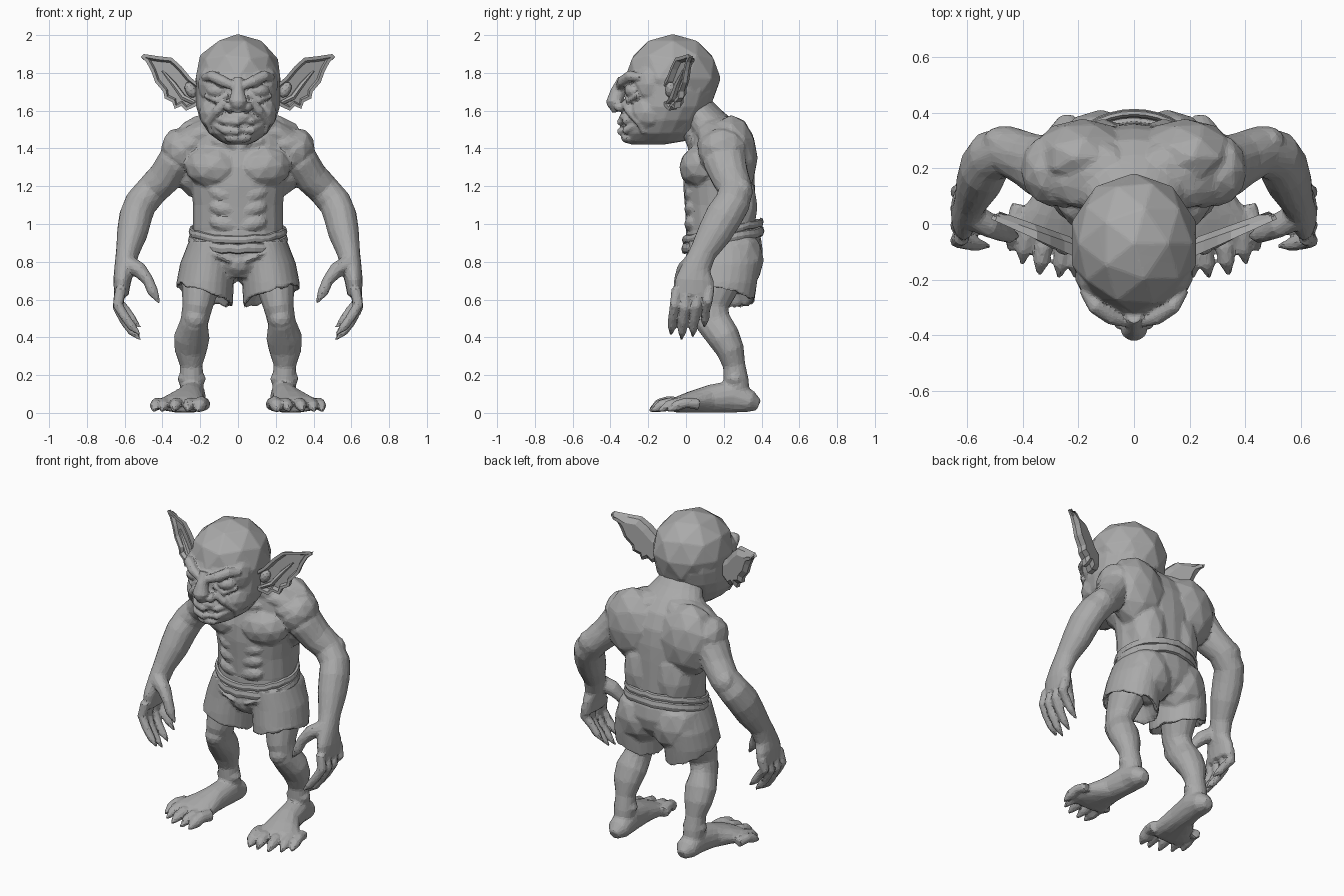
import bpy, bmesh, math, random
from mathutils import Vector, Matrix, Euler

random.seed(4)
grey = bpy.data.materials.new("stone grey")
grey.diffuse_color = (0.40, 0.40, 0.40, 1)


def loft(bm, rings, n=14, flat=False, mirror=False, ragged=()):
    """Closed tube through rings (x, y, z, half width, half depth)."""
    for s in ((1, -1) if mirror else (1,)):
        pts = [Vector(r[:3]) for r in rings]
        loops = []
        for i, r in enumerate(rings):
            t = (pts[min(i + 1, len(pts) - 1)] - pts[max(i - 1, 0)]).normalized()
            u = Vector((1, 0, 0))
            v = Vector((0, 1, 0))
            if not flat:
                if abs(t.x) > 0.9:
                    u = Vector((0, 1, 0))
                u = (u - t * t.dot(u)).normalized()
                v = t.cross(u)
            loop = []
            for k in range(n):
                a = 2 * math.pi * k / n
                p = pts[i] + u * (r[3] * math.cos(a)) + v * (r[4] * math.sin(a))
                if i in ragged:
                    p.z += random.uniform(-0.016, 0.016) + 0.33 * (p.x - pts[i].x) - 0.17 * (p.y - pts[i].y)
                loop.append(bm.verts.new((p.x * s, p.y, p.z)))
            loops.append(loop)
        faces = [bm.faces.new(loops[0]), bm.faces.new(loops[-1][::-1])]
        for a, b in zip(loops, loops[1:]):
            for k in range(n):
                faces.append(bm.faces.new((a[k], b[k], b[(k + 1) % n], a[(k + 1) % n])))
        bmesh.ops.recalc_face_normals(bm, faces=faces)


def blob(bm, c, r, rot=(0, 0, 0), mirror=False):
    """Ellipsoid muscle or lump."""
    for s in ((1, -1) if mirror else (1,)):
        m = (Matrix.Translation((c[0] * s, c[1], c[2]))
             @ Euler((rot[0], rot[1] * s, rot[2] * s)).to_matrix().to_4x4()
             @ Matrix.Diagonal((*r, 1)))
        bmesh.ops.create_icosphere(bm, subdivisions=2, radius=1, matrix=m)


def finish(name, bm, voxel=0, ratio=1, smooth=2):
    me = bpy.data.meshes.new(name)
    bm.to_mesh(me)
    bm.free()
    me.materials.append(grey)
    ob = bpy.data.objects.new(name, me)
    bpy.context.collection.objects.link(ob)
    if voxel:
        # fuse the lumps into one skin, then reduce to chiselled facets
        m = ob.modifiers.new("fuse", 'REMESH')
        m.mode = 'VOXEL'
        m.voxel_size = voxel
        m = ob.modifiers.new("soften", 'SMOOTH')
        m.iterations = smooth
        m = ob.modifiers.new("facets", 'DECIMATE')
        m.ratio = ratio
    return ob


# ---- body: torso, arms, legs
bm = bmesh.new()
loft(bm, [(0, .19, .85, .23, .18), (0, .185, .98, .24, .185), (0, .18, 1.1, .238, .187),
          (0, .175, 1.2, .25, .19), (0, .175, 1.3, .275, .185), (0, .18, 1.4, .30, .165),
          (0, .165, 1.49, .27, .14), (0, .12, 1.55, .18, .13), (0, .06, 1.61, .14, .12),
          (0, .0, 1.68, .12, .11)], n=20, flat=True)
blob(bm, (.185, .24, 1.35), (.19, .14, .23), (0, .12, 0), True)      # back lobes
blob(bm, (.11, .25, 1.09), (.13, .13, .24), (0, 0, 0), True)         # lower back
blob(bm, (.13, .085, 1.30), (.155, .122, .12), (0, -.12, .12), True)  # chest
for z in (1.155, 1.08, 1.0):                                         # stomach
    blob(bm, (.07, .035, z), (.085, .045, .046), (0, -.2, 0), True)
blob(bm, (.17, .18, 1.485), (.18, .13, .075), (0, .33, 0), True)     # trapezius
blob(bm, (.25, .19, 1.42), (.15, .135, .1), (0, .5, 0), True)        # shoulder caps
loft(bm, [(.02, .025, 1.41, .02, .02), (.12, .045, 1.44, .022, .022),
          (.24, .11, 1.47, .025, .025)], n=8, mirror=True)           # collarbones
loft(bm, [(.10, -.03, 1.56, .03, .03), (.07, .01, 1.48, .03, .03),
          (.02, .03, 1.40, .02, .02)], n=8, mirror=True)             # neck cords
blob(bm, (.295, .195, 1.385), (.108, .135, .13), (0, .5, 0), True)   # deltoids
loft(bm, [(.28, .2, 1.42, .09, .11), (.335, .205, 1.325, .095, .115), (.39, .235, 1.245, .09, .1),
          (.455, .262, 1.18, .085, .092), (.515, .245, 1.11, .087, .095), (.542, .2, 1.04, .088, .1),
          (.56, .15, .95, .082, .092), (.585, .09, .85, .062, .072), (.6, .055, .77, .055, .078),
          (.613, .045, .7, .048, .105), (.618, .045, .62, .038, .105)], mirror=True)  # arms and palms
blob(bm, (.475, .295, 1.17), (.07, .06, .08), (0, .4, 0), True)      # elbows
for i, y in enumerate((-.05, .005, .065, .125)):                     # fingers
    d = (.0, -.025, -.01, .04)[i]
    loft(bm, [(.62, y, .66, .03, .028), (.636, y - .01, .57 + d / 2, .03, .027),
              (.60, y - .02, .51 + d, .026, .025), (.56, y - .025, .455 + d, .024, .023),
              (.515, y - .03, .41 + d, .006, .006)], n=8, mirror=True)
loft(bm, [(.59, .03, .79, .05, .05), (.52, -.005, .755, .042, .048), (.475, -.03, .70, .03, .036),
          (.45, -.04, .64, .03, .03), (.415, -.045, .58, .007, .007)], n=8, mirror=True)  # thumbs
loft(bm, [(.18, .2, .80, .12, .13), (.20, .16, .66, .1, .115), (.215, .13, .56, .08, .095),
          (.232, .145, .48, .074, .095), (.245, .2, .40, .095, .088), (.25, .235, .33, .086, .075),
          (.248, .255, .25, .06, .06), (.245, .265, .17, .065, .068), (.245, .27, .07, .06, .07)],
     mirror=True)                                                    # legs
blob(bm, (.225, .085, .50), (.06, .05, .06), (0, 0, 0), True)        # kneecaps
loft(bm, [(.24, .385, .04, .03, .03), (.24, .34, .06, .068, .06), (.243, .25, .088, .072, .088),
          (.258, .13, .075, .08, .075), (.285, .03, .058, .115, .058), (.305, -.04, .044, .145, .044),
          (.305, -.08, .035, .12, .03)], mirror=True)                # feet
blob(bm, (.245, .26, .18), (.078, .06, .045), (0, 0, 0), True)       # ankles
for x, y, r in ((.2, -.155, .038), (.258, -.155, .031), (.33, -.145, .031),
                (.392, -.105, .03), (.435, -.06, .03)):              # toes and claws
    loft(bm, [(x - .02, y + .13, .045, r, r), (x - .004, y + .06, .054, r, r * .95),
              (x + .004, y + .012, .038, r, r), (x + .012, y - .04, .01, .008, .009)], n=8, mirror=True)
finish("body", bm, .0095, .13, 3)

# ---- head and face
bm = bmesh.new()
head = ((1.42, -.29, -.12, .055), (1.44, -.32, .0, .10), (1.48, -.335, .05, .155),
        (1.55, -.33, .095, .20), (1.62, -.325, .135, .222), (1.70, -.315, .16, .225),
        (1.77, -.325, .165, .225), (1.84, -.29, .14, .20), (1.90, -.22, .08, .14))
loft(bm, [(0, (f + b) / 2, z, w, (b - f) / 2) for z, f, b, w in head], n=18, flat=True)
blob(bm, (0, -.07, 1.77), (.236, .254, .236))                        # skull
blob(bm, (.13, -.17, 1.74), (.085, .11, .12), (0, 0, 0), True)       # temples
blob(bm, (.12, -.185, 1.59), (.088, .11, .1), (0, 0, 0), True)       # cheeks
loft(bm, [(.025, -.35, 1.73, .022, .024), (.08, -.335, 1.755, .03, .03),
          (.14, -.295, 1.785, .03, .03), (.18, -.235, 1.775, .02, .02)], n=8, mirror=True)  # brows
blob(bm, (.11, -.278, 1.705), (.06, .048, .038), (0, 0, .35), True)  # eyeballs
loft(bm, [(.05, -.318, 1.685, .014, .014), (.11, -.305, 1.652, .017, .017),
          (.175, -.255, 1.68, .014, .014)], n=8, mirror=True)        # lower lids
loft(bm, [(0, -.33, 1.77, .026, .03), (0, -.36, 1.70, .034, .04), (0, -.378, 1.65, .05, .045),
          (0, -.36, 1.595, .03, .03)], n=12)                         # nose
blob(bm, (0, -.386, 1.645), (.04, .036, .042))
blob(bm, (.047, -.345, 1.62), (.03, .038, .028), (0, 0, 0), True)
loft(bm, [(.06, -.325, 1.645, .02, .02), (.11, -.30, 1.60, .026, .026),
          (.155, -.245, 1.54, .024, .024), (.14, -.22, 1.48, .014, .014)], n=8, mirror=True)  # cheek folds
blob(bm, (0, -.30, 1.565), (.085, .055, .038))                       # muzzle
for z0, z1, y, r in ((1.54, 1.56, -.348, .02), (1.49, 1.53, -.345, .022)):  # lips
    loft(bm, [(-.135, -.25, z1, .01, .01), (-.07, y + .025, z0 + .005, r, r), (0, y, z0, r, r),
              (.07, y + .025, z0 + .005, r, r), (.135, -.25, z1, .01, .01)], n=8)
blob(bm, (0, -.30, 1.455), (.075, .045, .03))                        # chin
finish("head", bm, .0075, .17, 2)

# ---- ears: outline blades with a hollowed front and a bulging back
outline = [(.20, 1.735), (.25, 1.775), (.30, 1.835), (.35, 1.88), (.42, 1.888), (.50, 1.9), (.515, 1.885),
           (.487, 1.86), (.46, 1.81), (.438, 1.75), (.395, 1.70), (.388, 1.665), (.348, 1.645),
           (.335, 1.61), (.30, 1.625), (.275, 1.60), (.23, 1.62), (.20, 1.64)]
for s, name in ((1, "left_ear"), (-1, "right_ear")):
    bm = bmesh.new()

    def place(x, z, d=0):
        return (x * s, -.115 + (x - .22) * .45 + d, z)

    front = bm.faces.new([bm.verts.new(place(x, z)) for x, z in outline])
    rear = [bm.verts.new(place(.3 + (x - .3) * .97, 1.74 + (z - 1.74) * .95,
                               .045 - .09 * max(0, x - .2))) for x, z in outline]
    n = len(outline)
    f = list(front.verts)
    back = bm.faces.new(rear[::-1])
    for k in range(n):
        bm.faces.new((f[k], rear[k], rear[(k + 1) % n], f[(k + 1) % n]))
    bmesh.ops.recalc_face_normals(bm, faces=bm.faces)
    bmesh.ops.inset_region(bm, faces=[front], thickness=.018)
    bmesh.ops.inset_region(bm, faces=[front], thickness=.01)
    bmesh.ops.inset_region(bm, faces=[back], thickness=.03)
    for v in front.verts:
        v.co.y += .025
    for v in back.verts:
        v.co.y += .022
    bmesh.ops.triangulate(bm, faces=[q for q in bm.faces if len(q.verts) > 4])
    # inner folds
    loft(bm, [(.23 * s, -.095, 1.64, .012, .014), (.29 * s, -.07, 1.67, .016, .02),
              (.34 * s, -.047, 1.74, .014, .016), (.40 * s, -.015, 1.81, .006, .008)], n=6)
    blob(bm, place(.25, 1.71, .02), (.03, .03, .045), (0, .5 * s, 0))
    finish(name, bm)

# ---- shorts with ragged hems
bm = bmesh.new()
loft(bm, [(0, .19, .98, .235, .19), (0, .198, .92, .255, .2), (0, .208, .85, .275, .2),
          (0, .205, .78, .25, .185), (0, .2, .715, .12, .14)], n=20, flat=True)
blob(bm, (.12, .265, .81), (.16, .148, .18), (0, 0, 0), True)        # seat
loft(bm, [(.14, .2, .91, .12, .185), (.16, .2, .79, .147, .192), (.174, .187, .69, .152, .19),
          (.178, .178, .618, .15, .183), (.18, .175, .625, .13, .165), (.18, .175, .70, .10, .13)],
     n=26, flat=True, mirror=True, ragged=(3, 4))
loft(bm, [(.04, .012, .80, .012, .012), (.11, .012, .835, .014, .014),
          (.2, .04, .875, .01, .01)], n=8, mirror=True)              # cloth folds
blob(bm, (0, .09, .80), (.09, .085, .085))                           # front panel
finish("shorts", bm, .009, .15, 3)

# ---- rolled waistband, higher at the back
for name, z, r in (("upper_waistband", .963, .022), ("lower_waistband", .915, .028)):
    bm = bmesh.new()
    n, m = 36, 7
    loops = []
    for i in range(n):
        a = 2 * math.pi * i / n
        w = random.uniform(-.004, .004)
        loops.append([bm.verts.new(((.248 + r * .6 * math.cos(b)) * math.cos(a),
                                    .195 + (.203 + r * .6 * math.cos(b)) * math.sin(a),
                                    z + w + .045 * math.sin(a) + r * math.sin(b)))
                      for b in (2 * math.pi * k / m for k in range(m))])
    for i in range(n):
        p, q = loops[i], loops[(i + 1) % n]
        for k in range(m):
            bm.faces.new((p[k], q[k], q[(k + 1) % m], p[(k + 1) % m]))
    bmesh.ops.recalc_face_normals(bm, faces=bm.faces)
    finish(name, bm)
